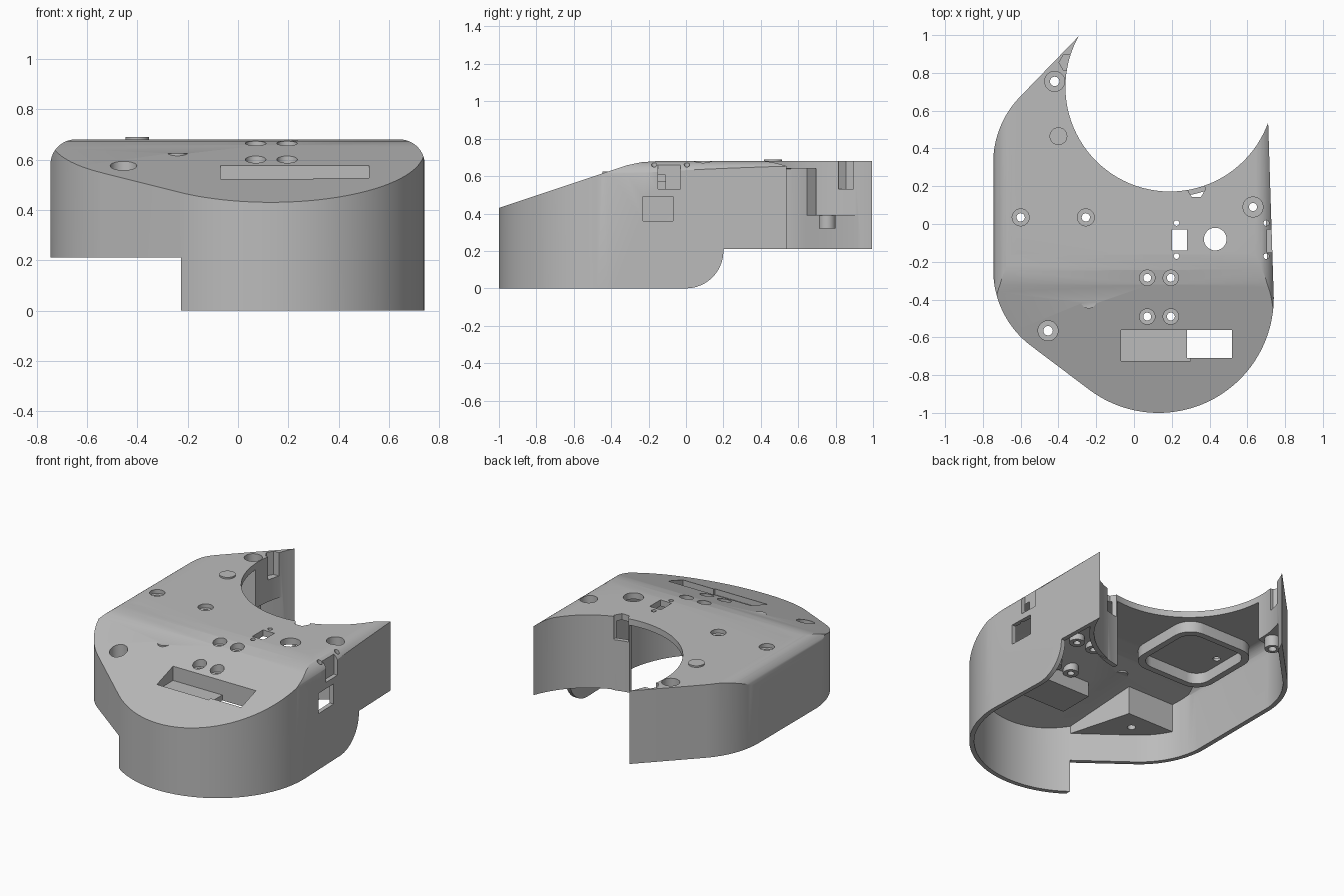
import bpy, bmesh
from math import sin, cos, radians
from mathutils import Vector

cube = bpy.data.objects.get("Cube")
if cube:
    bpy.data.objects.remove(cube, do_unlink=True)

grey = bpy.data.materials.new("plain grey")
grey.use_nodes = True
grey.diffuse_color = (0.5, 0.5, 0.5, 1)
grey.node_tree.nodes["Principled BSDF"].inputs["Base Color"].default_value = (0.5, 0.5, 0.5, 1)


def arc(cx, cy, r, a0, a1, n=16):
    angles = [radians(a0 + (a1 - a0) * i / n) for i in range(n + 1)]
    return [(cx + r * cos(a), cy + r * sin(a)) for a in angles]


def prism(name, points, low, high, axis="z"):
    """Extrude a 2D polygon along an axis: xy along z, xz along y, yz along x."""
    place = {"z": lambda p, t: (p[0], p[1], t),
             "y": lambda p, t: (p[0], t, p[1]),
             "x": lambda p, t: (t, p[0], p[1])}[axis]
    bm = bmesh.new()
    a = [bm.verts.new(place(p, low)) for p in points]
    b = [bm.verts.new(place(p, high)) for p in points]
    bm.faces.new(a)
    bm.faces.new(b)
    for i in range(len(points)):
        j = (i + 1) % len(points)
        bm.faces.new((a[i], a[j], b[j], b[i]))
    bmesh.ops.recalc_face_normals(bm, faces=bm.faces)
    mesh = bpy.data.meshes.new(name)
    bm.to_mesh(mesh)
    bm.free()
    obj = bpy.data.objects.new(name, mesh)
    obj.data.materials.append(grey)
    bpy.context.collection.objects.link(obj)
    return obj


def box(x0, x1, y0, y1, z0, z1):
    return prism("block", [(x0, y0), (x1, y0), (x1, y1), (x0, y1)], z0, z1)


def disc(x, y, r, z0, z1, n=32):
    return prism("disc", arc(x, y, r, 0, 360, n)[:-1], z0, z1)


def combine(target, tool, operation):
    mod = target.modifiers.new("cut", "BOOLEAN")
    mod.operation, mod.solver, mod.object = operation, "EXACT", tool
    bpy.context.view_layer.objects.active = target
    bpy.ops.object.modifier_apply(modifier=mod.name)
    bpy.data.objects.remove(tool, do_unlink=True)


def inset(points, d):
    """Move a counter-clockwise outline inwards by d."""
    result = []
    for i, p in enumerate(points):
        p, before, after = Vector(p), Vector(points[i - 1]), Vector(points[(i + 1) % len(points)])
        e, f = (p - before).normalized(), (after - p).normalized()
        n, m = Vector((-e.y, e.x)), Vector((-f.y, f.x))
        q = p + (n + m) * d / (1 + n.dot(m))
        result.append((q.x, q.y))
    return result


def rounded_square(cx, cy, half, r):
    k = half - r
    return [p for i, (sx, sy) in enumerate([(1, 1), (-1, 1), (-1, -1), (1, -1)])
            for p in arc(cx + sx * k, cy + sy * k, r, 90 * i, 90 * i + 90, 8)]


def roof(y):
    return min(0.68, 0.43 + (y + 1) / 3)


# Plan outline and the round bay in the back
BAY = (0.19, 0.725, 0.553)
outline = [(0.705, 0.7), (-0.2, 1.09)]
outline += arc(-0.245, 0.325, 0.5, 136, 180)
outline += arc(-0.245, -0.245, 0.5, 180, 233)
outline += arc(0.13, -0.39, 0.61, 233, 360, 48)

# Outer solid: outline limited by the rounded sides and the sloping roof
body = prism("housing_shell", outline, 0, 0.9)
side = [(-0.8, -0.2), (0.8, -0.2), (0.8, 0.58)] + arc(0.642, 0.58, 0.1, 0, 90)
side += arc(-0.645, 0.58, 0.1, 90, 180) + [(-0.8, 0.58)]
combine(body, prism("side_limit", side, -1.3, 1.3, "y"), "INTERSECT")
length = [(-1.2, -0.1), (-1.2, roof(-1.2)), (-0.32, 0.657), (-0.24, 0.674), (-0.16, 0.68),
          (1.2, 0.68), (1.2, 0.21), (0.2, 0.21)] + arc(0, 0.2, 0.2, 0, -90)
length += [(0, -0.1)]
combine(body, prism("length_limit", length, -1, 1, "x"), "INTERSECT")
combine(body, box(-1, -0.226, -1.2, 1.2, -0.3, 0.21), "DIFFERENCE")

# Cavity
cavity = prism("cavity", inset(outline, 0.028), -0.2, 0.9)
inner = [(-0.716, -0.4), (0.714, -0.4)] + arc(0.643, 0.57, 0.07, 0, 90)
inner += arc(-0.645, 0.57, 0.07, 90, 180)
combine(cavity, prism("inner_side", inner, -1.3, 1.3, "y"), "INTERSECT")
inner_length = [(-1.3, -0.3), (-1.3, roof(-1.3) - 0.042), (-0.28, 0.628), (-0.15, 0.64),
                (1.3, 0.64), (1.3, -0.3)]
combine(cavity, prism("inner_length", inner_length, -1, 1, "x"), "INTERSECT")

# Inner features that stay solid inside the cavity
cx, cy, r = BAY
features = [
    # bay wall on one wing, solid block on the other
    prism("bay_wall", arc(cx, cy, r + 0.028, -81, -15, 32) + arc(cx, cy, r - 0.06, -15, -81, 32),
          0.205, 0.8),
    prism("wing_block", [(-0.8, 0.6), (-0.3, 0.71), (0.1, 1.2), (-0.8, 1.2)], 0.39, 0.8),
    disc(-0.42, 0.755, 0.045, 0.32, 0.45),
    # corner wedge, slot tray, ring and screw bosses
    prism("corner_wedge", [(-0.2, -0.95), (-0.34, -0.45), (-0.8, -0.45), (-0.8, -0.95)], 0.39, 0.8),
    box(-0.1, 0.55, -0.76, -0.53, 0.45, 0.8),
    prism("ring", rounded_square(-0.425, 0.035, 0.265, 0.12), 0.57, 0.8),
    disc(0.63, 0.09, 0.06, 0.54, 0.8),
]
for x in (0.07, 0.195):
    for y in (-0.285, -0.49):
        features.append(disc(x, y, 0.045, roof(y) - 0.075, 0.8))
for part in features:
    combine(cavity, part, "DIFFERENCE")
combine(body, cavity, "DIFFERENCE")

# Raised buttons
for x, y, rad, top in ((-0.4, 0.465, 0.047, 0.69), (-0.24, -0.405, 0.042, 0.624)):
    combine(body, disc(x, y, rad, top - 0.035, top), "UNION")

# Openings: round bay, slot tray, windows, side notch and wing notches
cutters = [
    disc(cx, cy, r, -0.5, 1, 96),
    prism("ring_pocket", rounded_square(-0.425, 0.035, 0.225, 0.09), 0.5, 0.639),
    box(-0.07, 0.3, -0.725, -0.56, 0.485, 0.9),
    box(0.28, 0.52, -0.71, -0.56, 0.3, 0.9),
    box(0.2, 0.28, -0.14, -0.03, 0.4, 0.9),
    box(0.6, 0.9, -0.23, -0.07, 0.36, 0.49),
    box(0.703, 0.9, -0.15, -0.03, 0.53, 0.9),
    disc(0.33, 0.187, 0.05, 0.53, 0.9, 6),
    disc(-0.35, 0.855, 0.047, 0.53, 0.9, 6),
    disc(0.43, -0.08, 0.06, 0.4, 0.9),
]
cutters += [disc(x, y, 0.015, 0.4, 0.9, 16) for x in (0.225, 0.7) for y in (0.005, -0.17)]

# Counterbored screw holes: x, y, head radius, hole radius, head depth
screws = [(-0.42, 0.755, 0.053, 0.025, 0.12), (-0.455, -0.565, 0.053, 0.025, 0.1),
          (0.63, 0.09, 0.053, 0.022, 0.08), (-0.6, 0.035, 0.045, 0.022, 0.025),
          (-0.255, 0.035, 0.045, 0.022, 0.025)]
screws += [(x, y, 0.041, 0.021, 0.035) for x in (0.07, 0.195) for y in (-0.285, -0.49)]
for x, y, head, hole, depth in screws:
    cutters.append(disc(x, y, head, roof(y) - depth, 0.9))
    cutters.append(disc(x, y, hole, 0.25, 0.9, 20))
for cutter in cutters:
    combine(body, cutter, "DIFFERENCE")

bpy.ops.object.select_all(action="DESELECT")
body.select_set(True)
bpy.context.view_layer.objects.active = body
bpy.ops.object.shade_smooth_by_angle(angle=radians(25))
